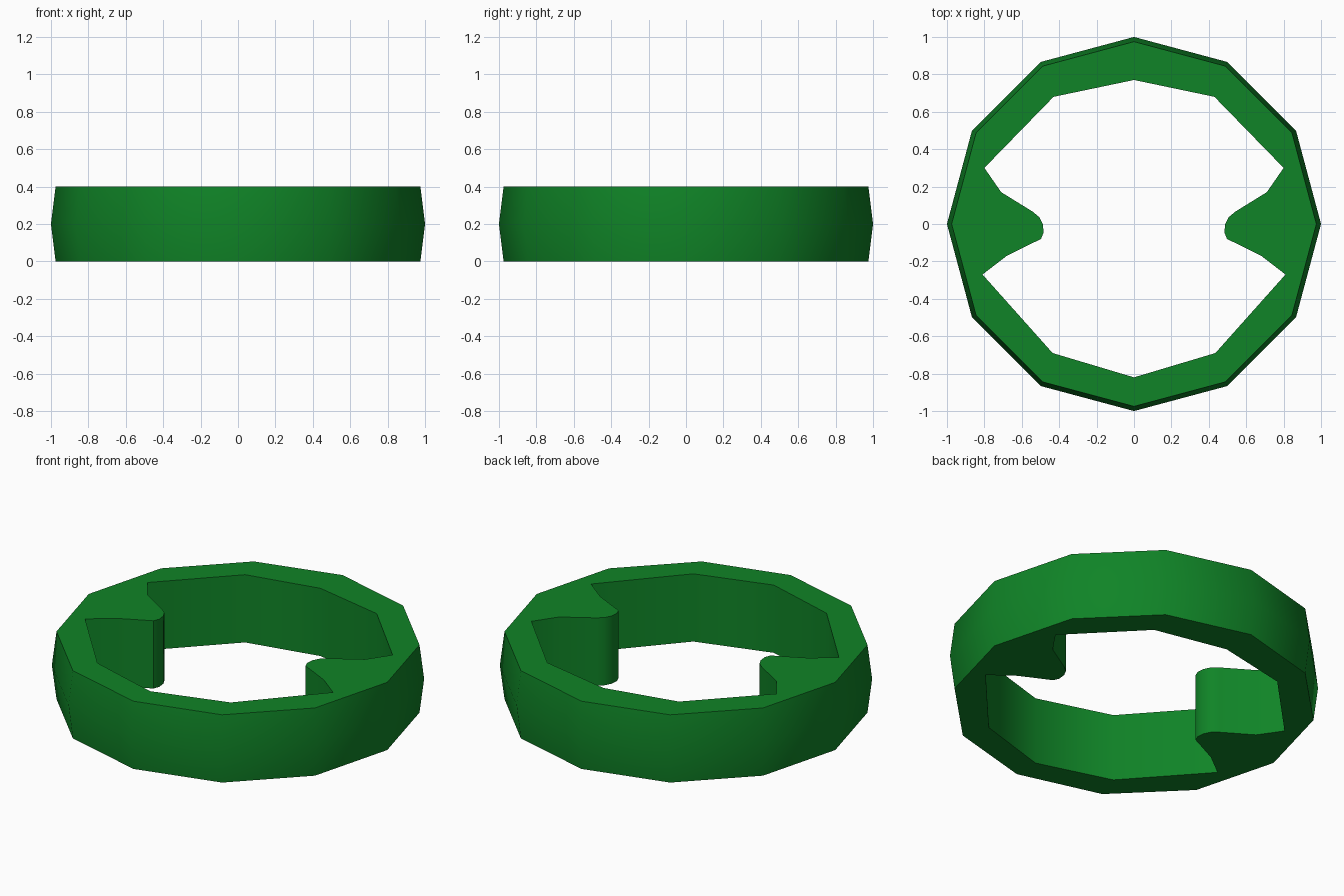
import bpy, bmesh, math

if "Cube" in bpy.data.objects:
    bpy.data.objects.remove(bpy.data.objects["Cube"])

# One flat green
green = bpy.data.materials.new("green")
green.diffuse_color = (0.005, 0.23, 0.02, 1.0)
green.use_nodes = True
green.node_tree.nodes["Principled BSDF"].inputs["Base Color"].default_value = green.diffuse_color

SIDES = 12
HEIGHT = 0.4

# Inner opening, right half from back to front, with one inward prong
half = [(0.43, 0.68), (0.80, 0.30), (0.71, 0.17), (0.54, 0.065), (0.507, 0.037),
        (0.488, 0.0), (0.483, -0.045), (0.497, -0.08), (0.58, -0.12),
        (0.68, -0.17), (0.81, -0.27), (0.435, -0.69)]
inner = [(0, 0.77)] + half + [(0, -0.82)] + [(-x, y) for x, y in reversed(half)]


def outer(r):
    return [(r * math.cos(math.tau * i / SIDES), r * math.sin(math.tau * i / SIDES))
            for i in range(SIDES)]


bm = bmesh.new()


def loop(points, z):
    return [bm.verts.new((x, y, z)) for x, y in points]


def wall(a, b):
    n = len(a)
    for i in range(n):
        j = (i + 1) % n
        bm.faces.new((a[i], a[j], b[j], b[i]))


# Outer wall, slightly bulged at mid height
o_low, o_mid, o_top = loop(outer(0.975), 0), loop(outer(1.0), HEIGHT / 2), loop(outer(0.975), HEIGHT)
wall(o_low, o_mid)
wall(o_mid, o_top)

# Inner wall, straight up
i_low, i_top = loop(inner, 0), loop(inner, HEIGHT)
wall(i_low, i_top)

# Flat caps between the outer and inner outlines
for a, b in ((o_low, i_low), (o_top, i_top)):
    edges = [bm.edges.get((l[k], l[(k + 1) % len(l)])) for l in (a, b) for k in range(len(l))]
    bmesh.ops.triangle_fill(bm, edges=edges, use_beauty=True)

bmesh.ops.recalc_face_normals(bm, faces=bm.faces[:])
mesh = bpy.data.meshes.new("pronged_ring")
bm.to_mesh(mesh)
bm.free()
mesh.materials.append(green)
ring = bpy.data.objects.new("pronged_ring", mesh)
bpy.context.collection.objects.link(ring)

# Smooth round walls, sharp rims
bpy.context.view_layer.objects.active = ring
ring.select_set(True)
bpy.ops.object.shade_smooth_by_angle(angle=math.radians(40))
